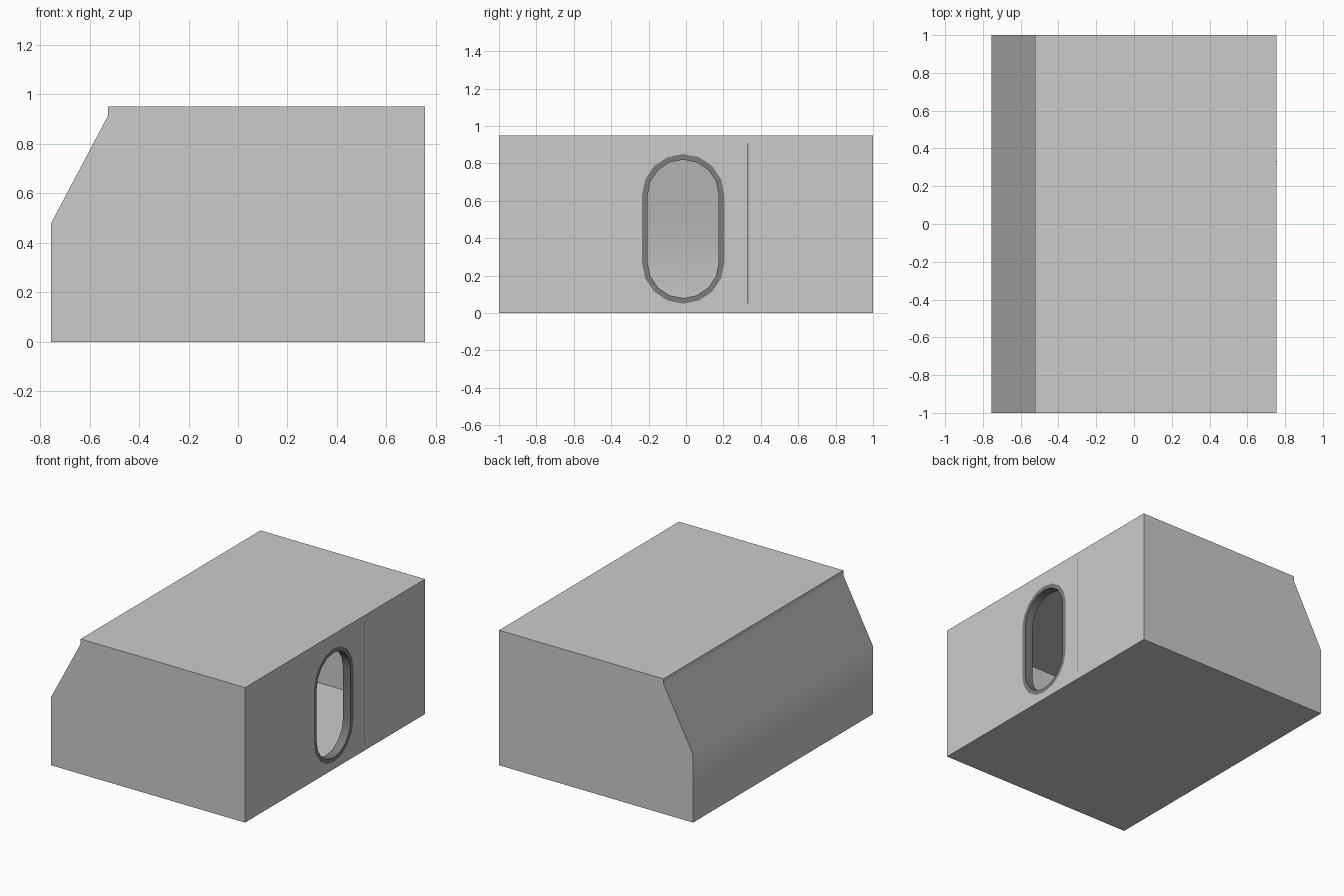
import bpy, bmesh
from math import sin, cos, pi

if "Cube" in bpy.data.objects:
    bpy.data.objects.remove(bpy.data.objects["Cube"])

XR, DEPTH = 0.755, 1.0
PROFILE = [(-XR, 0), (XR, 0), (XR, 0.95), (-0.525, 0.95), (-0.525, 0.915), (-XR, 0.48)]


def finish(name, bm, mat=None):
    bmesh.ops.recalc_face_normals(bm, faces=bm.faces)
    me = bpy.data.meshes.new(name)
    bm.to_mesh(me)
    bm.free()
    ob = bpy.data.objects.new(name, me)
    bpy.context.collection.objects.link(ob)
    if mat:
        me.materials.append(mat)
    bpy.ops.object.select_all(action='DESELECT')
    ob.select_set(True)
    bpy.context.view_layer.objects.active = ob
    bpy.ops.object.shade_smooth_by_angle(angle=pi / 6)
    return ob


def stadium(bm, x, r, cy=-0.015, z_low=0.27, z_high=0.63, n=8):
    """Vertical rounded opening as a loop of vertices."""
    pts = [(cy + r * cos(pi * i / n), z_high + r * sin(pi * i / n)) for i in range(n + 1)]
    pts += [(cy - r * cos(pi * i / n), z_low - r * sin(pi * i / n)) for i in range(n + 1)]
    return [bm.verts.new((x, y, z)) for y, z in pts]


def loop_edges(bm, loop):
    pairs = zip(loop, loop[1:] + loop[:1])
    return [bm.edges.get(p) or bm.edges.new(p) for p in pairs]


def bridge(bm, a, b):
    n = len(a)
    for i in range(n):
        j = (i + 1) % n
        bm.faces.new((a[i], a[j], b[j], b[i]))


dark = bpy.data.materials.new("dark_grey")
dark.diffuse_color = (0.2, 0.2, 0.2, 1)
dark.use_nodes = True
dark.node_tree.nodes["Principled BSDF"].inputs["Base Color"].default_value = dark.diffuse_color

# Thin-walled hull: swept profile, end walls, right wall with the doorway
bm = bmesh.new()
front = [bm.verts.new((x, -DEPTH, z)) for x, z in PROFILE]
back = [bm.verts.new((x, DEPTH, z)) for x, z in PROFILE]
for i in range(len(PROFILE)):
    if i != 1:  # the right wall is filled separately around its opening
        j = (i + 1) % len(PROFILE)
        bm.faces.new((front[i], front[j], back[j], back[i]))
bm.faces.new(front[::-1])
bm.faces.new(back)
edges = loop_edges(bm, [front[1], front[2], back[2], back[1]])
edges += loop_edges(bm, stadium(bm, XR, 0.22))
bmesh.ops.triangle_fill(bm, edges=edges, use_beauty=True)
finish("hull", bm)

# Door frame: flat rim and the lining running inward
bm = bmesh.new()
outer, inner, lining = (stadium(bm, x, r) for x, r in
                        ((XR, 0.22), (XR, 0.19), (XR - 0.06, 0.19)))
bridge(bm, outer, inner)
bridge(bm, inner, lining)
finish("door_frame", bm, dark)

# Thin panel seam beside the doorway
bm = bmesh.new()
bmesh.ops.create_cube(bm, size=1)
for v in bm.verts:
    v.co = (XR + v.co.x * 0.002, 0.33 + v.co.y * 0.006, 0.48 + v.co.z * 0.86)
finish("panel_seam", bm, dark)
